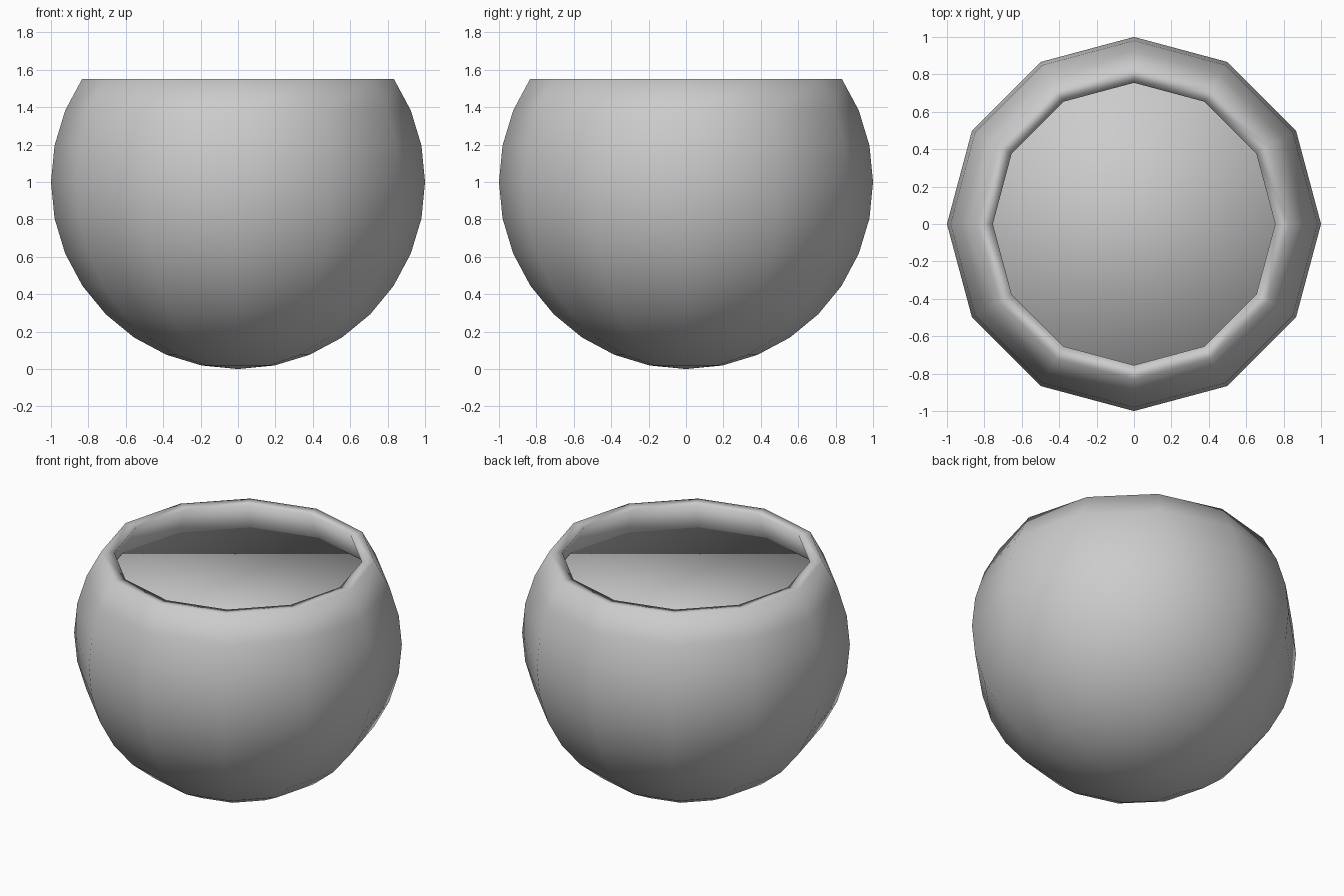
import bpy, bmesh, math

if "Cube" in bpy.data.objects:
    bpy.data.objects.remove(bpy.data.objects["Cube"])

SIDES = 12
STEP = math.pi / 16      # ring spacing of the sphere profile
CENTRE = 1.0


def lathe(name, profile, cap=False):
    """Turn an (r, z) profile around z; r = 0 is a pole, cap closes the last ring."""
    bm = bmesh.new()
    rings = []
    for r, z in profile:
        if r < 1e-6:
            rings.append([bm.verts.new((0, 0, z))] * SIDES)
        else:
            rings.append([bm.verts.new((r * math.cos(k * math.tau / SIDES),
                                        r * math.sin(k * math.tau / SIDES), z))
                          for k in range(SIDES)])
    for a, b in zip(rings, rings[1:]):
        for i in range(SIDES):
            j = (i + 1) % SIDES
            quad = list(dict.fromkeys((a[i], a[j], b[j], b[i])))
            bm.faces.new(quad)
    if cap:
        bm.faces.new(rings[-1])
    bmesh.ops.recalc_face_normals(bm, faces=bm.faces)
    mesh = bpy.data.meshes.new(name)
    bm.to_mesh(mesh)
    bm.free()
    mesh.shade_smooth()
    obj = bpy.data.objects.new(name, mesh)
    bpy.context.collection.objects.link(obj)
    return obj


def arc(radius, first, last):
    """Sphere profile from ring index first to last (-8 is the bottom pole)."""
    return [(radius * math.cos(i * STEP), CENTRE + radius * math.sin(i * STEP))
            for i in range(first, last + 1)]


# Round bowl: outer wall, narrow rim, inner wall
outer = arc(1.0, -8, 2) + [(0.833, 1.552)]
rim = [(0.755, 1.545)]
inner = arc(0.925, -8, 2)[::-1]
lathe("bowl", outer + rim + inner)

# Liquid filling the bowl, with a flat top surface
lathe("liquid", arc(0.92, -8, 2), cap=True)
